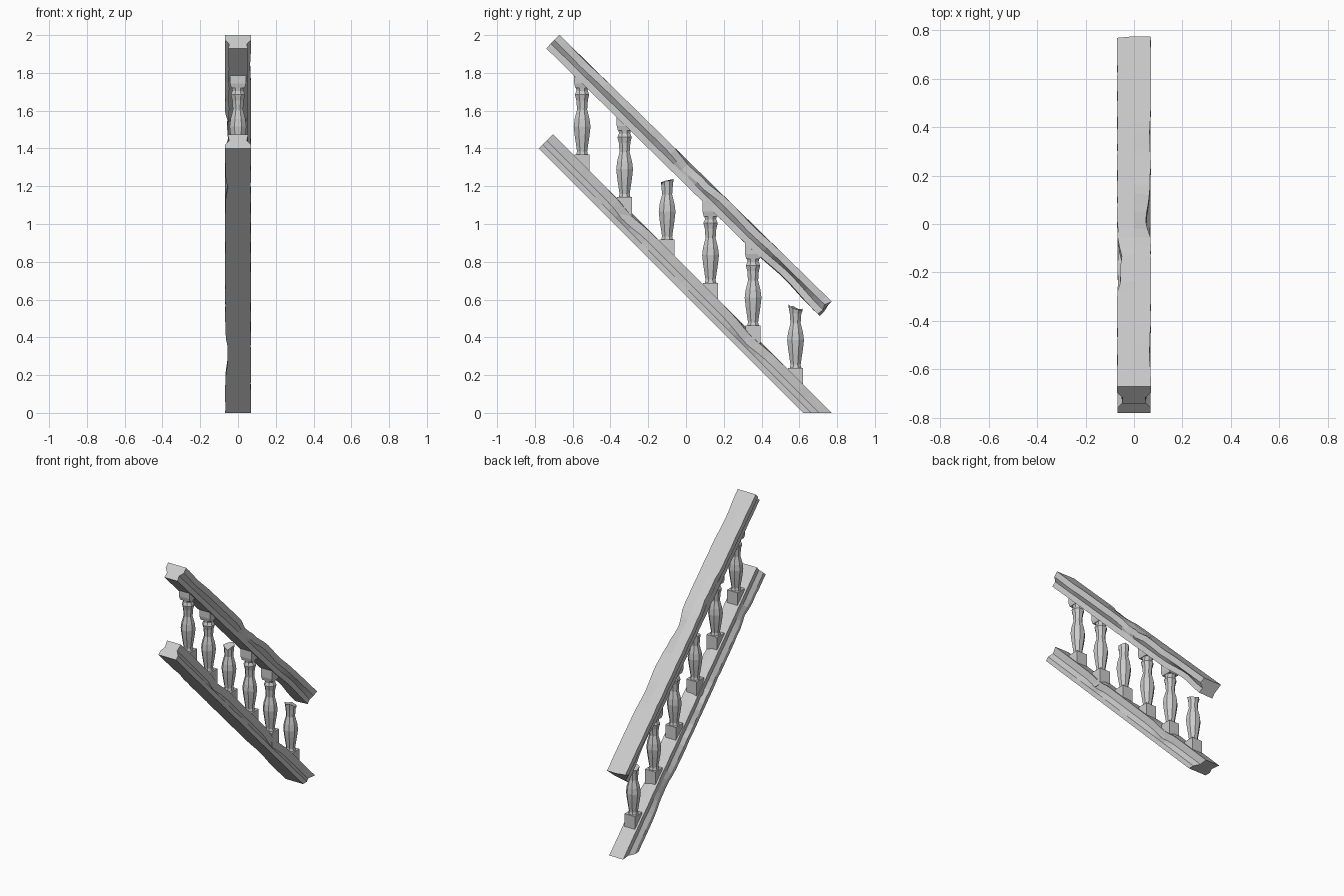
import bpy, bmesh, math, random
from mathutils import Vector

if "Cube" in bpy.data.objects:
    bpy.data.objects.remove(bpy.data.objects["Cube"])

random.seed(4)


def finish(name, bm):
    bmesh.ops.recalc_face_normals(bm, faces=bm.faces)
    me = bpy.data.meshes.new(name)
    bm.to_mesh(me)
    bm.free()
    ob = bpy.data.objects.new(name, me)
    bpy.context.collection.objects.link(ob)
    return ob


def loft(bm, rings):
    # skin closed rings and cap both ends
    vs = [[bm.verts.new(p) for p in r] for r in rings]
    n = len(vs[0])
    for a, b in zip(vs, vs[1:]):
        for i in range(n):
            bm.faces.new((a[i], a[(i + 1) % n], b[(i + 1) % n], b[i]))
    bm.faces.new(vs[0])
    bm.faces.new(vs[-1])


def rail(name, start, end, half, dents, flat_end):
    # half: right-hand half section (x, height); dents: (s, side, top, width, dx, dh)
    a, b = Vector((0, *start)), Vector((0, *end))
    d = (b - a).normalized()
    nrm = Vector((0, -d.z, d.y))
    length = (b - a).length
    section = half + [(0, half[-1][1])] + [(-x, h) for x, h in reversed(half)]
    mid = half[-1][1] / 2
    rings, count = [], 40
    for k in range(count + 1):
        s = length * k / count
        ring = []
        for x, h in section:
            px, ph = x, h
            for ds, side, top, w, dx, dh in dents:
                if x * side > 0 and (h > mid) == top:
                    f = math.exp(-((s - ds) / w) ** 2)
                    px -= side * dx * f
                    ph += (-dh if top else dh) * f
            if 0 < k < count and x and k % 3 == 0:
                px *= 1 - random.uniform(0, 0.05)
            p = a + d * s + nrm * ph + Vector((px, 0, 0))
            if k == count:
                if flat_end:
                    p.y += p.z
                    p.z = 0
                else:
                    p -= d * random.uniform(0, 0.035)
            ring.append(p)
        rings.append(ring)
    bm = bmesh.new()
    loft(bm, rings)
    return finish(name, bm)


# lower stringer, wide at the bottom, cut flat on the floor
rail("lower_rail", (-0.78, 1.40), (0.62, 0),
     [(0.068, 0), (0.068, 0.03), (0.047, 0.06), (0.054, 0.106)],
     [(1.55, -1, False, 0.12, 0.014, 0.0), (0.30, -1, False, 0.06, 0.012, 0.0),
      (0.60, 1, True, 0.08, 0.012, 0.012), (0.88, -1, True, 0.07, 0.012, 0.015),
      (1.50, 1, True, 0.10, 0.010, 0.014), (1.15, -1, True, 0.06, 0.008, 0.012)], True)

# handrail, wide at the top, worn and splintered at the lower end
rail("handrail", (-0.74, 1.93), (0.71, 0.51),
     [(0.05, 0), (0.047, 0.035), (0.07, 0.062), (0.07, 0.10)],
     [(0.98, 1, True, 0.08, 0.022, 0.016), (0.75, -1, True, 0.08, 0.018, 0.010),
      (0.62, -1, True, 0.05, 0.014, 0.006), (1.12, 1, True, 0.06, 0.006, 0.012),
      (0.20, 1, True, 0.10, 0.006, 0.004), (1.75, 1, False, 0.15, 0.012, 0.014),
      (1.75, -1, False, 0.12, 0.008, 0.010), (1.45, 1, True, 0.10, 0.006, 0.006)], False)

# turned baluster profile: (radius, height above lower rail)
PROFILE = [(0.034, 0.045), (0.029, 0.065), (0.042, 0.145), (0.048, 0.195), (0.043, 0.235),
           (0.029, 0.285), (0.033, 0.335), (0.041, 0.365), (0.032, 0.385), (0.036, 0.405)]


def block(bm, y, z0, z1, w, w2):
    loft(bm, [[(sx * r, y + sy * r, z) for sx, sy in ((1, 1), (-1, 1), (-1, -1), (1, -1))]
              for r, z in ((w, z0), (w2, z1))])


def baluster(i, y, broken=None):
    z = 0.77 - y
    bm = bmesh.new()
    block(bm, y, z - 0.07, z + 0.048, 0.04, 0.04)
    prof = PROFILE if not broken else PROFILE[:7]
    rings = []
    for r, h in prof:
        rings.append([(r * math.cos(t), y + r * math.sin(t), z + h)
                      for t in (math.pi / 8 + j * math.pi / 4 for j in range(8))])
    if broken:
        # snapped, slanted top
        tilt, r, h = broken
        rings.append([(r * math.cos(t), y + r * math.sin(t),
                       z + h + tilt * math.sin(t) + random.uniform(-0.012, 0.008))
                      for t in (math.pi / 8 + j * math.pi / 4 for j in range(8))])
    else:
        block(bm, y, z + 0.40, z + 0.425, 0.036, 0.042)
        block(bm, y, z + 0.425, z + 0.49, 0.042, 0.042)
    loft(bm, rings)
    finish("baluster_%d" % i, bm)


BROKEN = {2: (0.008, 0.036, 0.355), 5: (-0.012, 0.040, 0.368)}
for i, y in enumerate((-0.55, -0.325, -0.10, 0.13, 0.355, 0.58)):
    baluster(i + 1, y, BROKEN.get(i))
